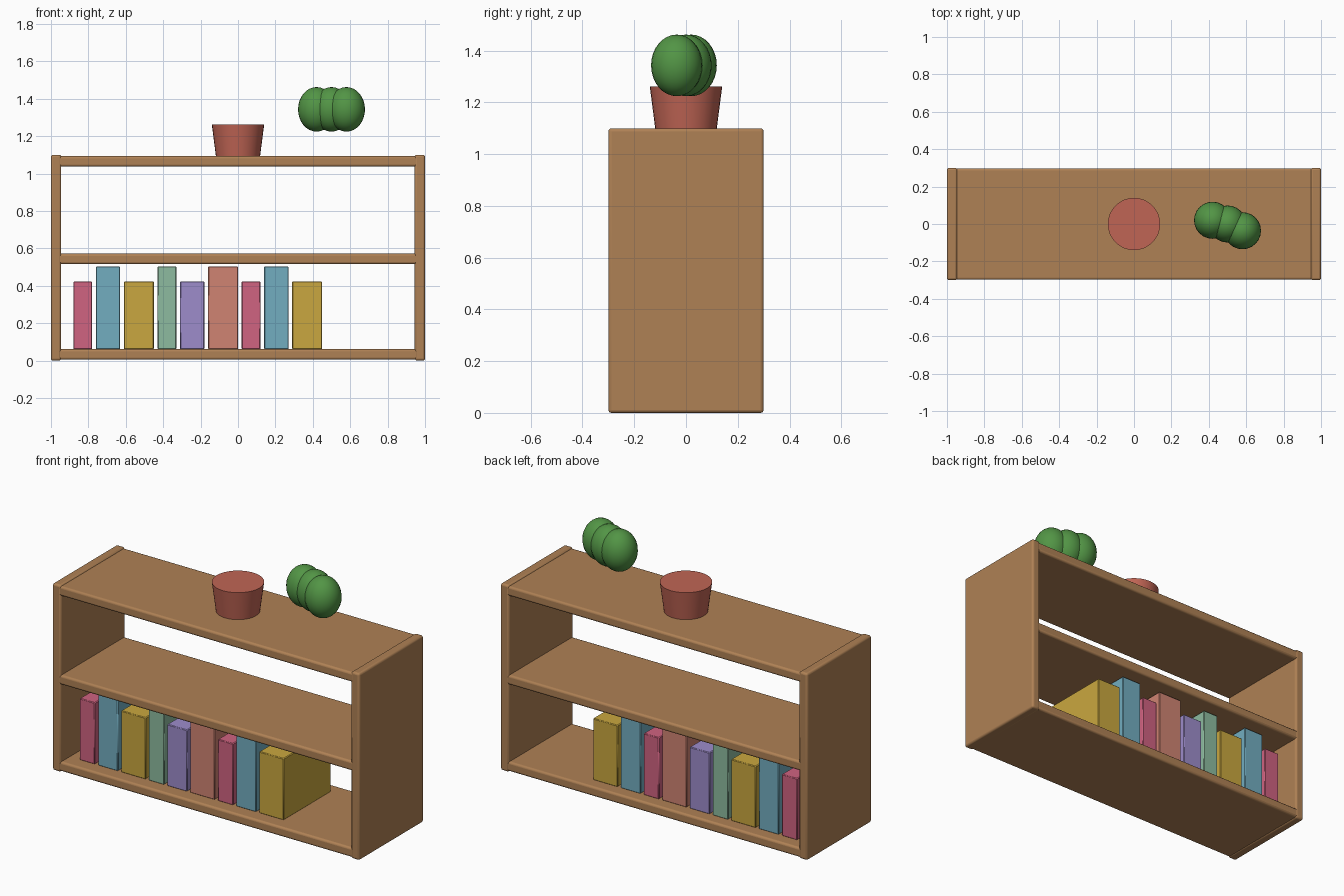
import bpy
import math

if "Cube" in bpy.data.objects:
    bpy.data.objects.remove(bpy.data.objects["Cube"])


def material(name, rgb):
    m = bpy.data.materials.new(name)
    m.diffuse_color = (*rgb, 1.0)
    m.use_nodes = True
    m.node_tree.nodes["Principled BSDF"].inputs["Base Color"].default_value = m.diffuse_color
    return m


WOOD = material("oak wood", (0.43, 0.22, 0.09))
CLAY = material("terracotta", (0.53, 0.13, 0.09))
LEAF = material("plant green", (0.085, 0.30, 0.06))
BOOKS = [
    material("book pink", (0.63, 0.125, 0.22)),
    material("book teal", (0.17, 0.42, 0.53)),
    material("book yellow", (0.59, 0.39, 0.05)),
    material("book mint", (0.27, 0.50, 0.35)),
    material("book lilac", (0.34, 0.265, 0.60)),
    material("book salmon", (0.63, 0.23, 0.17)),
]


def finish(name, mat, angle=30):
    ob = bpy.context.object
    ob.name = name
    ob.data.materials.append(mat)
    bpy.ops.object.shade_smooth_by_angle(angle=math.radians(angle))
    return ob


def box(name, lo, hi, mat, bevel, segments):
    """Box between two corners with rounded edges."""
    centre = [(a + b) / 2 for a, b in zip(lo, hi)]
    bpy.ops.mesh.primitive_cube_add(size=1, location=centre)
    bpy.context.object.scale = [b - a for a, b in zip(lo, hi)]
    bpy.ops.object.transform_apply(location=False, rotation=False, scale=True)
    ob = finish(name, mat)
    mod = ob.modifiers.new("rounded edges", "BEVEL")
    mod.width = bevel
    mod.segments = segments
    return ob


# Side panels
for name, s in (("left_panel", -1), ("right_panel", 1)):
    x0, x1 = sorted((s * 0.945, s * 1.0))
    box(name, (x0, -0.3, 0), (x1, 0.3, 1.1), WOOD, 0.012, 3)

# Shelves
for name, z in (("bottom_shelf", 0.005), ("middle_shelf", 0.515), ("top_shelf", 1.037)):
    box(name, (-0.98, -0.298, z), (0.98, 0.298, z + 0.056), WOOD, 0.012, 3)

# Row of books: widths, heights and colours repeat
x = -0.88
for i in range(9):
    w = (0.10, 0.13, 0.16)[i % 3]
    top = (0.423, 0.503)[i % 2]
    box(f"book_{i + 1}", (x, -0.218, 0.06), (x + w, 0.224, top), BOOKS[i % 6], 0.004, 1)
    x += w + 0.02

# Plant pot
bpy.ops.mesh.primitive_cone_add(vertices=32, radius1=0.118, radius2=0.14,
                                depth=0.17, location=(0, 0, 1.177))
finish("plant_pot", CLAY)

# Round plant lobes beside the pot
for i, (px, py) in enumerate(((0.42, 0.02), (0.50, 0.0), (0.58, -0.036))):
    bpy.ops.mesh.primitive_uv_sphere_add(segments=24, ring_count=16, radius=1,
                                         location=(px, py, 1.343))
    bpy.context.object.scale = (0.099, 0.099, 0.119)
    bpy.ops.object.transform_apply(location=False, rotation=False, scale=True)
    finish(f"plant_lobe_{i + 1}", LEAF, 60)
